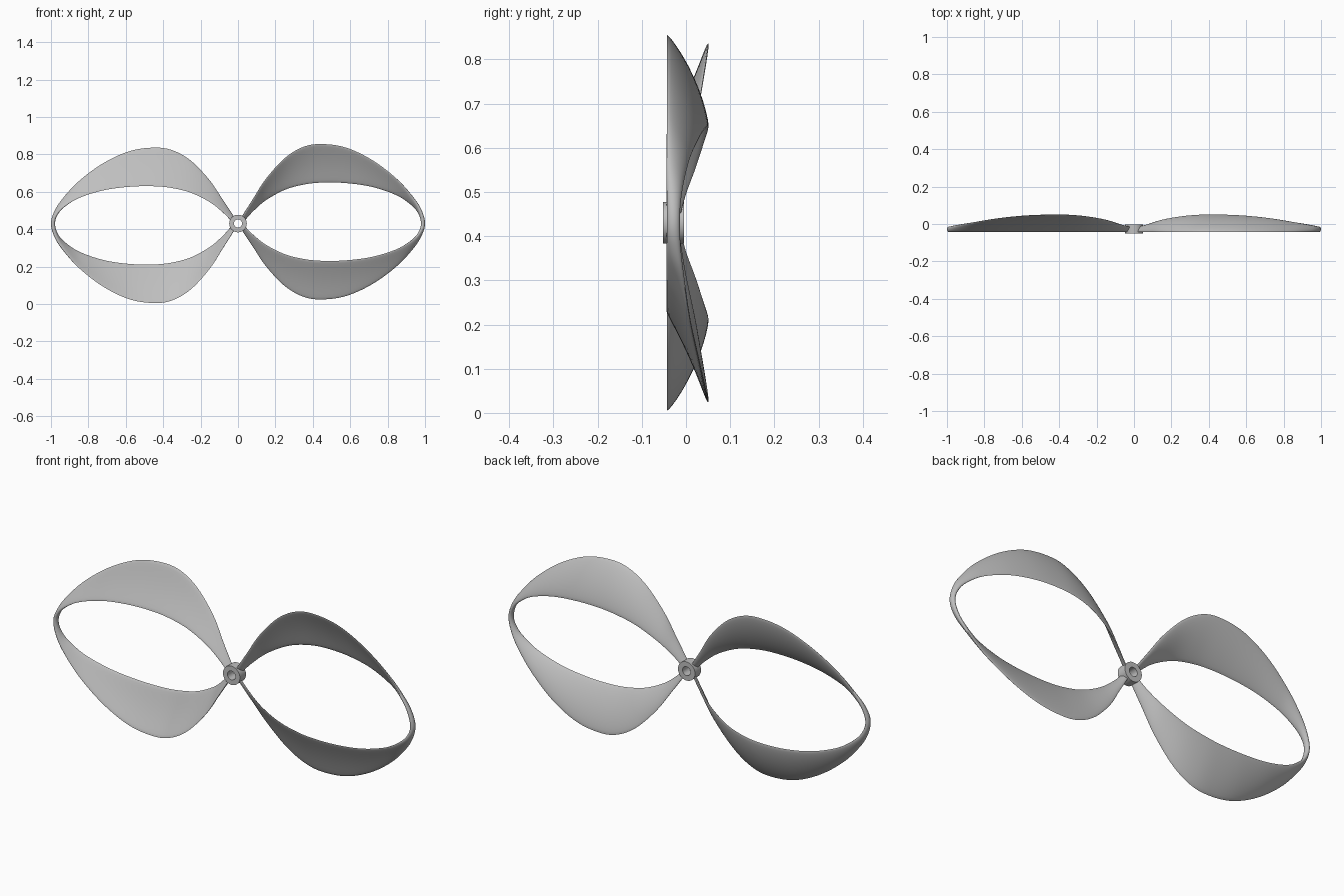
import bpy, bmesh, math
from mathutils import Vector, Matrix

CENTRE_Z = 0.43
FRONT_Y = -0.043
HALF_THICKNESS = 0.007
STEPS = 7       # sections between two stations
ACROSS = 12     # divisions across the blade

cube = bpy.data.objects.get("Cube")
if cube:
    bpy.data.objects.remove(cube, do_unlink=True)

grey = bpy.data.materials.new("light_grey")
grey.use_nodes = True
colour = (0.52, 0.52, 0.52, 1)
grey.diffuse_color = colour
grey.node_tree.nodes["Principled BSDF"].inputs["Base Color"].default_value = colour

# Stations from hub to tip: outer x, outer z, inner x, inner z, back edge y
STATIONS = [
    (0.02, 0.035, 0.03, 0.01, -0.015),
    (0.08, 0.13, 0.08, 0.065, 0.0),
    (0.15, 0.24, 0.15, 0.125, 0.022),
    (0.25, 0.35, 0.25, 0.18, 0.04),
    (0.35, 0.41, 0.35, 0.208, 0.049),
    (0.45, 0.425, 0.45, 0.219, 0.05),
    (0.58, 0.405, 0.58, 0.216, 0.045),
    (0.72, 0.338, 0.72, 0.195, 0.031),
    (0.85, 0.238, 0.85, 0.15, 0.01),
    (0.94, 0.135, 0.932, 0.095, -0.005),
    (0.978, 0.065, 0.972, 0.048, -0.012),
]


def edge_pairs():
    """Front and back edge points all the way round one loop."""
    top = [(Vector((xo, FRONT_Y, zo)), Vector((xi, y, zi)))
           for xo, zo, xi, zi, y in STATIONS]
    tip = [(Vector((0.989, FRONT_Y, 0)), Vector((0.989, -0.014, 0)))]
    bottom = [(Vector((xi, FRONT_Y, -0.91 * zi)), Vector((xo, y, -0.955 * zo)))
              for xo, zo, xi, zi, y in reversed(STATIONS)]
    return top + tip + bottom


def spline(points):
    """Smooth curve through the points."""
    pts = [2 * points[0] - points[1]] + points + [2 * points[-1] - points[-2]]
    out = []
    for i in range(1, len(pts) - 2):
        a, b, c, d = pts[i - 1:i + 3]
        for s in range(STEPS):
            t = s / STEPS
            out.append(0.5 * (2 * b + (c - a) * t + (2 * a - 5 * b + 4 * c - d) * t ** 2
                              + (3 * b - a - 3 * c + d) * t ** 3))
    return out + [points[-1].copy()]


def finish(bm, name):
    bmesh.ops.recalc_face_normals(bm, faces=bm.faces)
    mesh = bpy.data.meshes.new(name)
    bm.to_mesh(mesh)
    bm.free()
    mesh.materials.append(grey)
    obj = bpy.data.objects.new(name, mesh)
    bpy.context.collection.objects.link(obj)
    bpy.ops.object.select_all(action="DESELECT")
    obj.select_set(True)
    bpy.context.view_layer.objects.active = obj
    bpy.ops.object.shade_smooth_by_angle(angle=math.radians(40))
    return obj


def skin(bm, rings, closed):
    """Bridge rings of vertices, capping the ends if the strip is open."""
    count = len(rings[0])
    following = rings[1:] + ([rings[0]] if closed else [])
    for r, q in zip(rings, following):
        for j in range(count):
            k = (j + 1) % count
            bm.faces.new((r[j], r[k], q[k], q[j]))
    if not closed:
        bm.faces.new(rings[0])
        bm.faces.new(rings[-1])


def blade_loop(name, turn):
    pairs = edge_pairs()
    front = spline([p[0] for p in pairs])
    back = spline([p[1] for p in pairs])
    mids = [(a + b) / 2 for a, b in zip(front, back)]
    place = Matrix.Translation((0, 0, CENTRE_Z)) @ Matrix.Rotation(turn, 4, "Y")
    bm = bmesh.new()
    rings = []
    for i, (a, b) in enumerate(zip(front, back)):
        chord = b - a
        tangent = mids[min(i + 1, len(mids) - 1)] - mids[max(i - 1, 0)]
        normal = chord.cross(tangent).normalized()
        camber = 0.045 * chord.length * normal.y
        # slightly thicker at the narrow tip
        half = HALF_THICKNESS + 0.004 * max(0, (mids[i].x - 0.85) / 0.14)

        def point(u, side):
            bulge = 4 * u * (1 - u)
            offset = camber * bulge + side * half * math.sqrt(max(bulge, 0))
            return bm.verts.new(place @ (a + chord * u + normal * offset))

        us = [(1 - math.cos(math.pi * j / ACROSS)) / 2 for j in range(ACROSS + 1)]
        rings.append([point(u, 1) for u in us]
                     + [point(u, -1) for u in reversed(us[1:-1])])
    skin(bm, rings, False)
    return finish(bm, name)


def hub():
    """Short tube with a through hole, turned about the y axis."""
    profile = [(0.022, -0.052), (0.047, -0.052), (0.047, -0.004), (0.022, -0.004)]
    bm = bmesh.new()
    rings = []
    for i in range(48):
        t = math.tau * i / 48
        rings.append([bm.verts.new((r * math.cos(t), y, CENTRE_Z + r * math.sin(t)))
                      for r, y in profile])
    skin(bm, rings, True)
    return finish(bm, "hub")


hub()
blade_loop("left_blade_loop", 0)
blade_loop("right_blade_loop", math.pi)
